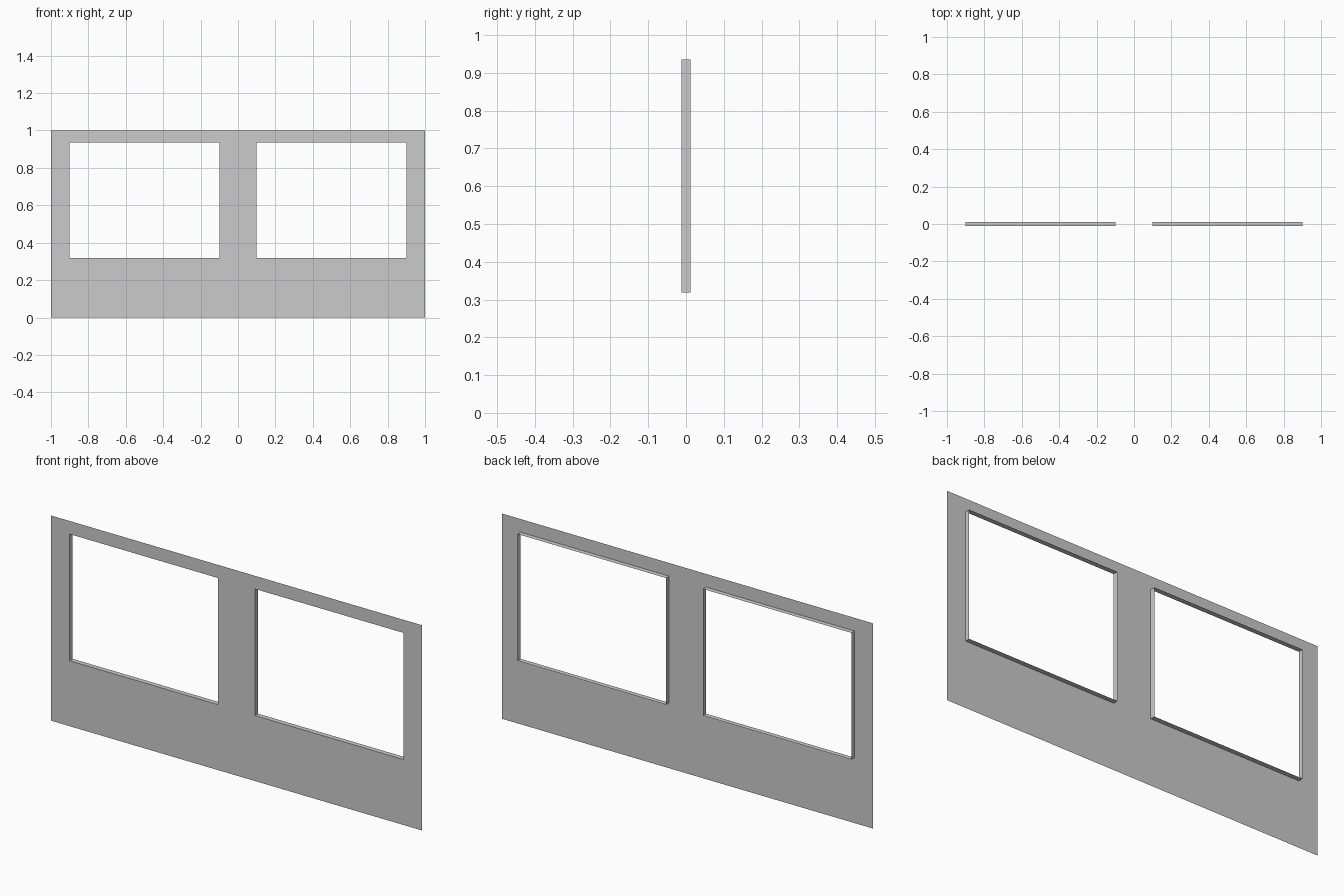
import bpy, bmesh

if "Cube" in bpy.data.objects:
    bpy.data.objects.remove(bpy.data.objects["Cube"])

XS = [-1.0, -0.9, -0.1, 0.1, 0.9, 1.0]   # panel edges and window sides
ZS = [0.0, 0.319, 0.936, 1.0]            # base, sill, head, top
HALF = 0.012                             # half the depth of the window reveals


def make_object(name, bm):
    mesh = bpy.data.meshes.new(name)
    bm.to_mesh(mesh)
    bm.free()
    obj = bpy.data.objects.new(name, mesh)
    bpy.context.collection.objects.link(obj)
    return obj


# Thin wall sheet with two window openings
bm = bmesh.new()
grid = [[bm.verts.new((x, -HALF, z)) for z in ZS] for x in XS]
for i in range(len(XS) - 1):
    for j in range(len(ZS) - 1):
        if j == 1 and i in (1, 3):
            continue
        bm.faces.new((grid[i][j], grid[i + 1][j], grid[i + 1][j + 1], grid[i][j + 1]))

# Window reveals: opening edges extruded towards the back
rim = [e for e in bm.edges if e.is_boundary
       and all(abs(v.co.x) < 0.95 and 0.1 < v.co.z < 0.95 for v in e.verts)]
ext = bmesh.ops.extrude_edge_only(bm, edges=rim)["geom"]
bmesh.ops.translate(bm, vec=(0, 2 * HALF, 0),
                    verts=[g for g in ext if isinstance(g, bmesh.types.BMVert)])
bmesh.ops.dissolve_limit(bm, angle_limit=0.01, verts=bm.verts[:], edges=bm.edges[:])
make_object("window_wall", bm)
